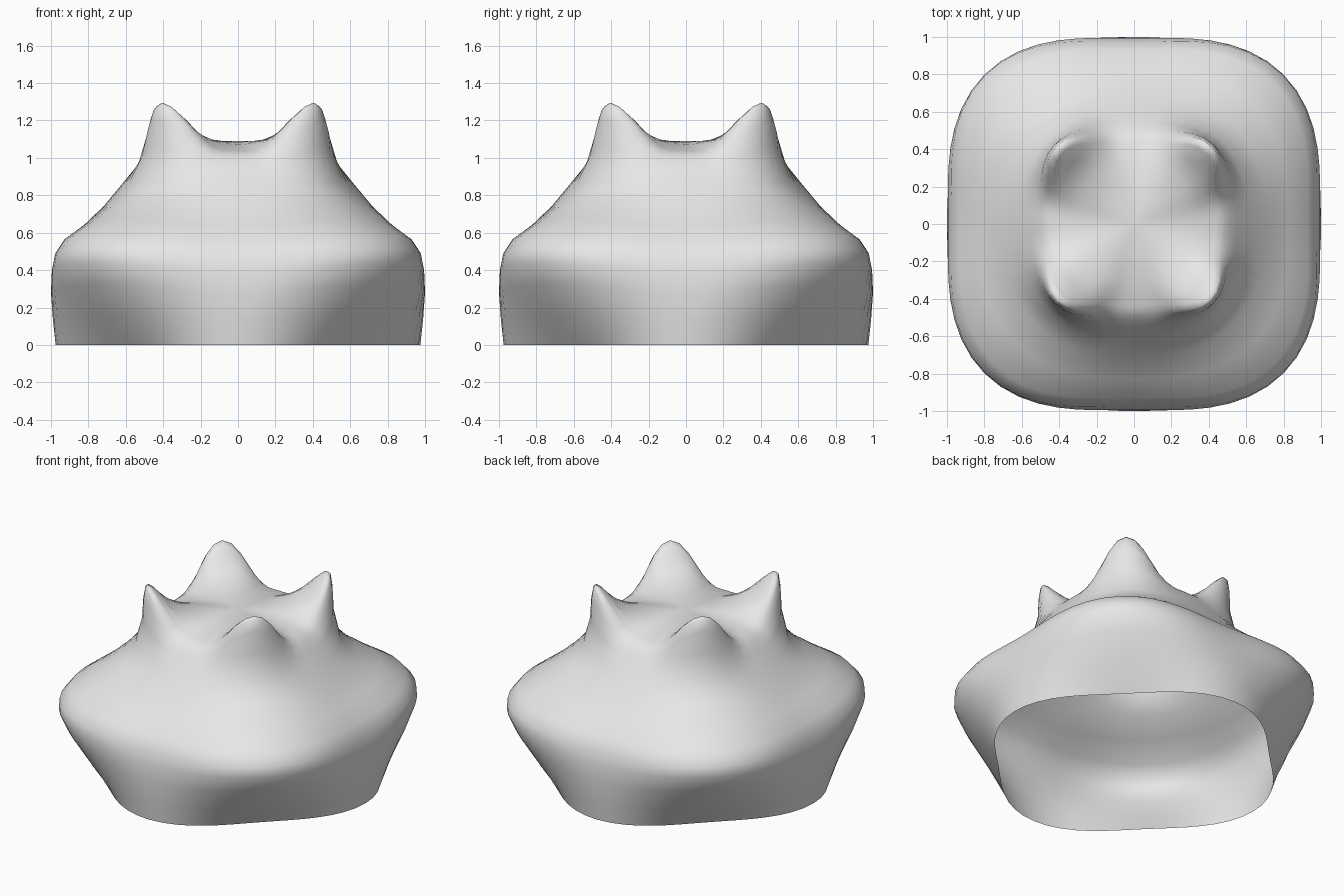
import bpy, bmesh, math

cube = bpy.data.objects.get("Cube")
if cube:
    bpy.data.objects.remove(cube, do_unlink=True)

# plain grey material
grey = bpy.data.materials.new("plain_grey")
grey.use_nodes = True
colour = (0.8, 0.8, 0.8, 1)
grey.diffuse_color = colour
grey.node_tree.nodes["Principled BSDF"].inputs["Base Color"].default_value = colour

SEGMENTS = 64

# each ring: side radius, side height, corner radius, corner height, corner sharpness
BODY = [
    (.975, 0, .85, 0, 2),
    (.99, .14, .97, .16, 2),
    (1, .28, 1.08, .33, 2),
    (.995, .39, 1.13, .44, 2),
    (.975, .48, 1.125, .51, 2),
    (.93, .555, 1.06, .585, 2),
    (.83, .635, .9, .675, 2),
    (.72, .74, .75, .765, 2),
    (.62, .86, .645, .87, 2),
]
CROWN = [
    (.555, .94, .605, 1.05, 3),
    (.515, .99, .6, 1.2, 3.5),
    (.49, 1.01, .588, 1.28, 4),
    (.47, 1.025, .572, 1.295, 4),
    (.44, 1.035, .54, 1.275, 4),
    (.38, 1.05, .46, 1.18, 3),
    (.28, 1.07, .34, 1.11, 2),
    (.15, 1.085, .17, 1.092, 2),
]


def add_ring(bm, side_r, side_z, corner_r, corner_z, sharpness):
    """Four-cornered ring blending from its sides to its corners."""
    ring = []
    for i in range(SEGMENTS):
        angle = math.tau * i / SEGMENTS
        blend = abs(math.sin(2 * angle)) ** sharpness
        r = side_r + (corner_r - side_r) * blend
        z = side_z + (corner_z - side_z) * blend
        ring.append(bm.verts.new((r * math.cos(angle), r * math.sin(angle), z)))
    return ring


# hollow shell: open base, bulging shoulder, four-pointed crown, domed top
bm = bmesh.new()
rings = [add_ring(bm, *row) for row in BODY + CROWN]
for low, high in zip(rings, rings[1:]):
    for i in range(SEGMENTS):
        j = (i + 1) % SEGMENTS
        bm.faces.new((low[i], low[j], high[j], high[i]))
centre = bm.verts.new((0, 0, 1.09))
for i in range(SEGMENTS):
    bm.faces.new((rings[-1][i], rings[-1][(i + 1) % SEGMENTS], centre))
for face in bm.faces:
    face.smooth = True

mesh = bpy.data.meshes.new("spiked_shell")
bm.to_mesh(mesh)
bm.free()
mesh.materials.append(grey)
shell = bpy.data.objects.new("spiked_shell", mesh)
bpy.context.collection.objects.link(shell)
